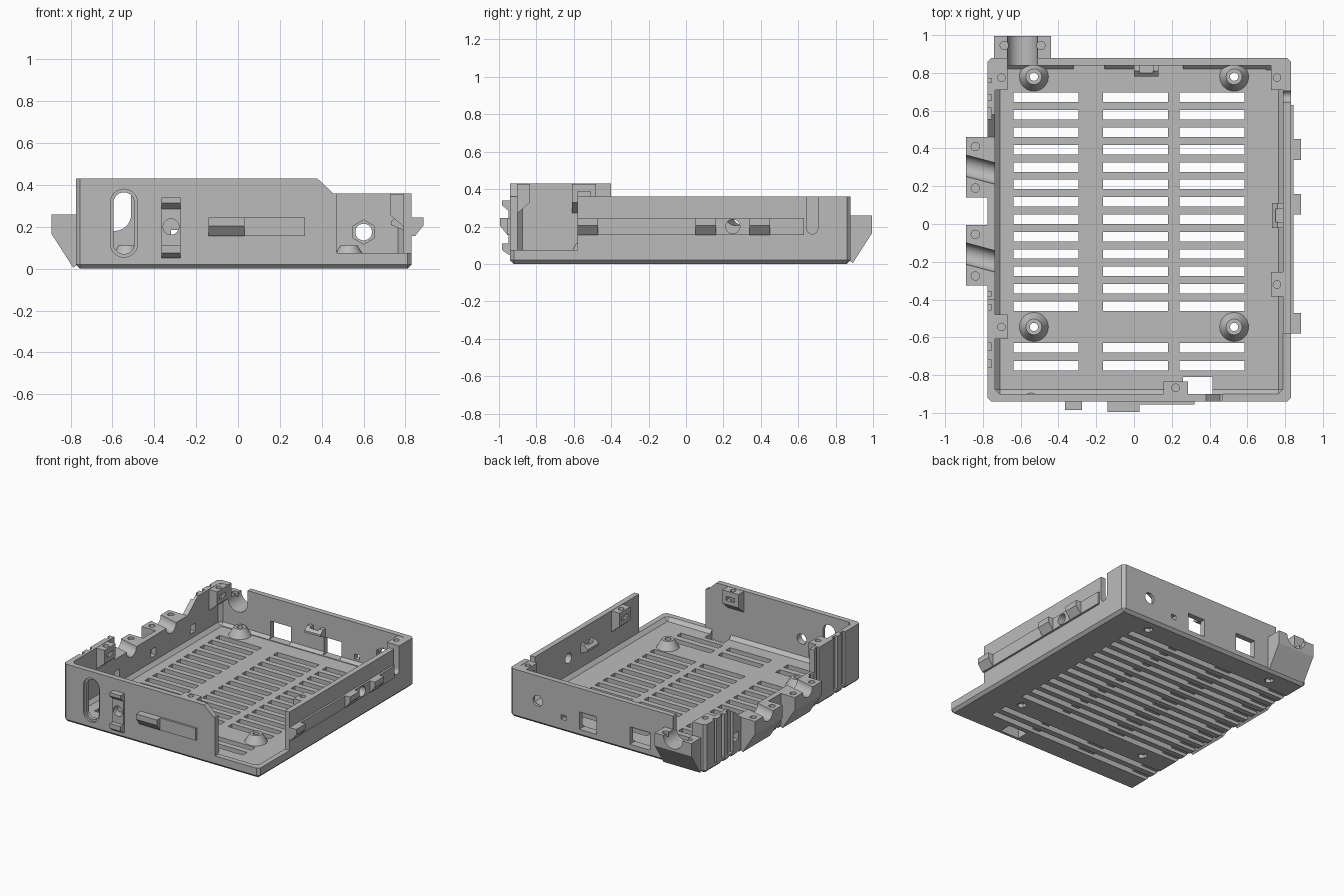
import bpy, bmesh, math
from mathutils import Matrix, Vector

if "Cube" in bpy.data.objects:
    bpy.data.objects.remove(bpy.data.objects["Cube"])

GREY = (0.5, 0.5, 0.5, 1)
grey = bpy.data.materials.new("matte grey")
grey.use_nodes = True
grey.diffuse_color = GREY
grey.node_tree.nodes["Principled BSDF"].inputs["Base Color"].default_value = GREY
parts = []


# ---- helpers: each shape function adds geometry to a bmesh ----
def box(bm, x0, x1, y0, y1, z0, z1):
    m = Matrix.Translation(((x0 + x1) / 2, (y0 + y1) / 2, (z0 + z1) / 2))
    m = m @ Matrix.Diagonal((x1 - x0, y1 - y0, z1 - z0, 1))
    return bmesh.ops.create_cube(bm, size=1, matrix=m)["verts"]


def prism(bm, x, y, angle, width, profile):
    """Profile of (outward, height) points, extruded sideways, turned about z."""
    m = Matrix.Translation((x, y, 0)) @ Matrix.Rotation(math.radians(angle), 4, 'Z')
    sides = [[bm.verts.new(m @ Vector((d, s * width / 2, z))) for d, z in profile]
             for s in (-1, 1)]
    bm.faces.new(sides[0])
    bm.faces.new(sides[1][::-1])
    for i in range(len(profile)):
        j = (i + 1) % len(profile)
        bm.faces.new((sides[0][j], sides[0][i], sides[1][i], sides[1][j]))


def rod(bm, start, end, r1, r2=None, seg=24):
    a, b = Vector(start), Vector(end)
    m = Matrix.Translation((a + b) / 2) @ (b - a).to_track_quat('Z', 'Y').to_matrix().to_4x4()
    bmesh.ops.create_cone(bm, cap_ends=True, segments=seg, radius1=r1,
                          radius2=r1 if r2 is None else r2, depth=(b - a).length, matrix=m)


def rounded_slot(r, z0, z1):
    """Upright slot outline with round ends centred at z0 and z1."""
    turns = [math.pi * i / 12 for i in range(13)]
    return ([(r * math.cos(t), z1 + r * math.sin(t)) for t in turns] +
            [(-r * math.cos(t), z0 - r * math.sin(t)) for t in turns])


def chamfered_box(bm, size, width):
    """Box with its bottom and upright edges cut off."""
    edges = {e for v in box(bm, *size) for e in v.link_edges}
    keep = [e for e in edges if min(v.co.z for v in e.verts) < size[4] + 0.001]
    bmesh.ops.bevel(bm, geom=keep, offset=width, segments=1, affect='EDGES')


def finish(bm, name):
    bmesh.ops.recalc_face_normals(bm, faces=bm.faces)
    mesh = bpy.data.meshes.new(name)
    bm.to_mesh(mesh)
    bm.free()
    mesh.materials.append(grey)
    ob = bpy.data.objects.new(name, mesh)
    bpy.context.collection.objects.link(ob)
    return ob


def part(name, shape, *args, **kw):
    bm = bmesh.new()
    shape(bm, *args, **kw)
    parts.append(finish(bm, name))
    return parts[-1]


def cut(ob, *shapes):
    """Remove separate shapes, each given as (function, arguments...)."""
    bm = bmesh.new()
    for shape, *args in shapes:
        shape(bm, *args)
    cutter = finish(bm, "cutter")
    cutter.hide_render = True
    mod = ob.modifiers.new("cut", 'BOOLEAN')
    mod.operation, mod.solver, mod.object = 'DIFFERENCE', 'EXACT', cutter
    bpy.context.view_layer.objects.active = ob
    bpy.ops.object.modifier_apply(modifier="cut")
    bpy.data.objects.remove(cutter)


LEFT, RIGHT, FRONT, BACK = -0.775, 0.83, -0.94, 0.88
WALL, FLOOR, GROOVE = 0.04, 0.05, 0.025
ROWS = [0.67 - 0.0921 * i for i in range(13)] + [-0.655, -0.75]
COLUMNS = (-0.465, 0.008, 0.412)
POSTS = [(x, y) for x in (-0.53, 0.53) for y in (-0.545, 0.78)]
PANEL = (-0.7, 0.7, -0.79, 0.82)

# ---- tray walls and rim, open where the vent panel sits ----
tray = part("tray", chamfered_box, (LEFT, RIGHT, FRONT, BACK, 0, 0.43), 0.02)
cut(tray, (chamfered_box, (LEFT + WALL, RIGHT - WALL, FRONT + WALL, BACK - WALL, FLOOR, 0.6), 0.025))
cut(tray, (box, *PANEL, -0.1, 0.1))

# wall heights: lower rear, open corner, sloped front wall, low side wall
cut(tray, (box, -1, 1, -0.4, 1, 0.36, 0.7))
cut(tray, (box, 0.47, 1, -1.1, -0.58, 0.075, 0.7))
cut(tray, (prism, 0, -0.7, 0, 0.7, [(0.38, 0.43), (0.455, 0.36), (1, 0.36), (1, 0.6), (0.38, 0.6)]))
cut(tray, (prism, -0.85, 0, 90, 0.3,
           [(-0.4, 0.6), (-0.4, 0.26), (0.46, 0.26), (0.58, 0.36), (0.58, 0.6)]))

# wall openings: cutout, windows, round holes, slit, long hole, square holes
side_hole = (rod, (0.7, 0.25, 0.2), (1, 0.25, 0.2), 0.038)
front_hole = (rod, (-0.32, -1.1, 0.2), (-0.32, -0.8, 0.2), 0.038)
cut(tray, side_hole, front_hole,
    (box, 0.26, 0.415, -0.9, -0.81, -0.1, 0.1),
    (box, 0.12, 0.26, 0.8, 1, 0.055, 0.185),
    (box, -0.32, -0.155, 0.8, 1, 0.055, 0.185),
    (box, 0.37, 0.41, 0.8, 1, 0.09, 0.125),
    (rod, (0.6, 0.7, 0.175), (0.6, 1, 0.175), 0.04),
    (prism, 0.9, 0.675, 90, 0.26, rounded_slot(0.03, 0.19, 0.6)),
    (prism, -0.545, -0.9, 0, 0.2, rounded_slot(0.05, 0.12, 0.315)),
    *[(box, -0.9, -0.7, y - 0.03, y + 0.03, 0.11, 0.17) for y in (-0.37, 0.06, 0.52)])
cut(tray, (prism, -0.545, FRONT, 0, 0.03, rounded_slot(0.065, 0.12, 0.315)),
    (rod, (0.6, 0.7, 0.175), (0.6, 0.86, 0.175), 0.058, None, 6))

# upright grooves on the side wall, vent grooves through the rim
cut(tray, *[(box, -0.9, LEFT + 0.02, y - w / 2, y + w / 2, 0.04, 0.6)
            for y, w in ((0.76, 0.02), (0.67, 0.03), (0.585, 0.06), (-0.37, 0.025),
                         (-0.44, 0.03), (-0.65, 0.04), (-0.74, 0.04))])
cut(tray, *[(box, -0.9, -0.69, y - 0.025, y + 0.025, -0.1, GROOVE) for y in ROWS])


# ---- vent panel: solid cells between slots, grooves and post plates ----
def solid(p):
    x, y, z = p
    if not (PANEL[0] < x < PANEL[1] and PANEL[2] < y < PANEL[3] and 0 < z < FLOOR):
        return False
    if any(abs(x - px) < 0.035 and abs(y - py) < 0.035 for px, py in POSTS):
        return False
    in_row = any(abs(y - r) < 0.025 for r in ROWS)
    in_column = any(abs(x - c) < 0.172 for c in COLUMNS)
    return not (in_row and (in_column or (z < GROOVE and x < 0.6)))


def vent_panel(bm):
    def lines(ends, centres, half):
        return sorted({*ends, *(c + s * h for c, h in zip(centres, half) for s in (-1, 1))})
    grid = (lines((*PANEL[:2], 0.6), (*COLUMNS, -0.53, 0.53), [0.172] * 3 + [0.035] * 2),
            lines(PANEL[2:], (*ROWS, -0.545, 0.78), [0.025] * len(ROWS) + [0.035] * 2),
            [0, GROOVE, FLOOR])
    sizes = [range(len(g) - 1) for g in grid]
    for cell in ((i, j, k) for i in sizes[0] for j in sizes[1] for k in sizes[2]):
        ends = [(g[n], g[n + 1]) for g, n in zip(grid, cell)]
        middle = Vector([sum(e) / 2 for e in ends])
        if not solid(middle):
            continue
        for a in range(3):
            for s in (0, 1):
                beyond = middle.copy()
                n = cell[a] + 2 * s - 1
                beyond[a] = sum(grid[a][n:n + 2]) / 2 if n in sizes[a] else 9
                if solid(beyond):
                    continue
                corners = []
                for u, v in ((0, 0), (1, 0), (1, 1), (0, 1)):
                    p = Vector()
                    p[a], p[a - 2], p[a - 1] = ends[a][s], ends[a - 2][u], ends[a - 1][v]
                    corners.append(bm.verts.new(p))
                bm.faces.new(corners)
    bmesh.ops.remove_doubles(bm, verts=bm.verts, dist=0.0001)


part("vent_panel", vent_panel)

# ---- board standoffs on plates with screw recesses underneath ----
for i, (x, y) in enumerate(POSTS):
    hole = (rod, (x, y, -0.1), (x, y, 0.2), 0.022)
    cut(part(f"standoff_{i + 1}", rod, (x, y, FLOOR - 0.002), (x, y, 0.11), 0.078, 0.042), hole)
    plate = part(f"standoff_plate_{i + 1}", box, x - 0.035, x + 0.035, y - 0.035, y + 0.035, 0, FLOOR)
    cut(plate, hole)
    cut(plate, (rod, (x, y, -0.1), (x, y, 0.025), 0.033, None, 6))

# ---- cable clamps: screw bosses with a round trough ----
BOSS = [(-0.02, 0.26), (0.115, 0.26), (0.115, 0.165), (0.012, 0.005), (-0.02, 0.03)]


def clamp(name, x, y, angle, width, spread, trough):
    ob = part(name, prism, x, y, angle, width, BOSS)
    turn = Matrix.Rotation(math.radians(angle), 3, 'Z')
    spots = [Vector((x, y, 0)) + turn @ Vector((0.065, s * spread, 0)) for s in (-1, 1)]
    cut(ob, *[(rod, (p.x, p.y, 0.2), (p.x, p.y, 0.3), 0.022) for p in spots])
    cut(ob, trough)
    cut(tray, trough)


for name, y in (("side_clamp_rear", 0.3), ("side_clamp_front", -0.165)):
    clamp(name, LEFT, y, 180, 0.32, 0.11,
          (rod, (-0.97, y + 0.03, 0.26), (-0.69, y - 0.045, 0.26), 0.055))
clamp("rear_clamp", -0.59, BACK, 90, 0.3, 0.097,
      (prism, -0.59, 0.95, 0, 0.3, rounded_slot(0.08, 0.26, 0.6)))

# ---- lid screw blocks inside the walls, with nut pockets ----
for i, (x, y, angle, top) in enumerate((
        (LEFT + WALL, 0.775, 0, 0.358), (LEFT + WALL, -0.545, 0, 0.428),
        (RIGHT - WALL, 0.775, 180, 0.358), (RIGHT - WALL, -0.32, 180, 0.358),
        (0.22, FRONT + WALL, 90, 0.428))):
    ob = part(f"screw_block_{i + 1}", prism, x, y, angle, 0.13,
              [(-0.01, top), (0.065, top), (0.065, top - 0.1), (-0.01, top - 0.165)])
    c = Vector((x, y, top)) + Matrix.Rotation(math.radians(angle), 3, 'Z') @ Vector((0.033, 0, 0))
    cut(ob, (rod, c - Vector((0, 0, 0.085)), c + Vector((0, 0, 0.05)), 0.02))
    low, high = top - 0.07, top - 0.04
    cut(ob, (prism, x, y, angle, 0.07, [(0.01, high), (0.1, high), (0.1, low), (0.01, low)]))

# ---- board retaining tabs ----
for name, x, y, angle in (("rear_tab", 0.065, BACK - WALL, 270), ("side_tab", RIGHT - WALL, 0.045, 180)):
    ob = part(name, prism, x, y, angle, 0.13,
              [(-0.01, 0.25), (0.03, 0.25), (0.06, 0.225), (0.06, 0.21), (-0.01, 0.18)])
    cut(ob, (prism, x, y, angle, 0.07, [(0, 0.3), (0.04, 0.3), (0.04, 0.22), (0, 0.22)]))

# ---- outside rails, catches and hook ----
RAIL = [(-0.01, 0.155), (0.015, 0.155), (0.015, 0.245), (-0.01, 0.245)]
CATCH = [(-0.01, 0.155), (0.015, 0.155), (0.055, 0.205), (0.055, 0.245), (-0.01, 0.245)]
cut(part("side_rail", prism, RIGHT, 0.025, 0, 1.21, RAIL), side_hole)
for i, y in enumerate((-0.525, 0.105, 0.395)):
    part(f"side_catch_{i + 1}", prism, RIGHT, y, 0, 0.11, CATCH)
part("front_rail", prism, 0.09, FRONT, 270, 0.46, RAIL)
part("front_catch", prism, -0.055, FRONT, 270, 0.17, CATCH)
cut(part("front_hook", prism, -0.32, FRONT, 270, 0.09, [
    (-0.01, 0.05), (0.01, 0.05), (0.045, 0.075), (0.045, 0.11), (0.01, 0.11),
    (0.01, 0.285), (0.045, 0.315), (0.045, 0.34), (-0.01, 0.34)]), front_hole)

# ---- smooth round surfaces, keep sharp edges ----
bpy.ops.object.select_all(action='DESELECT')
for ob in parts:
    ob.select_set(True)
bpy.context.view_layer.objects.active = tray
bpy.ops.object.shade_smooth_by_angle(angle=math.radians(25))
